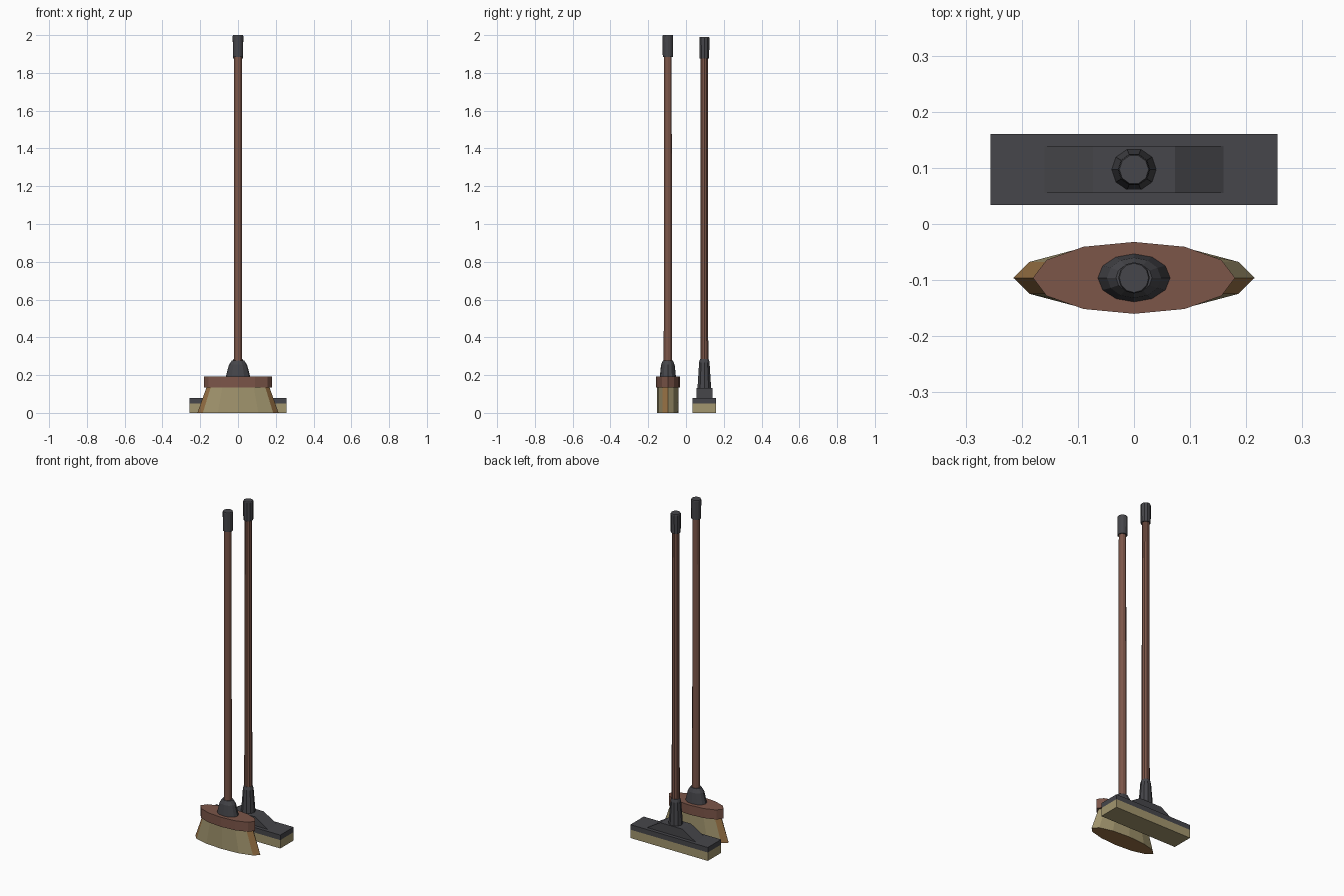
import bpy, bmesh, math

if "Cube" in bpy.data.objects:
    bpy.data.objects.remove(bpy.data.objects["Cube"])


def material(name, rgb):
    m = bpy.data.materials.new(name)
    m.diffuse_color = (*rgb, 1)
    m.use_nodes = True
    m.node_tree.nodes["Principled BSDF"].inputs["Base Color"].default_value = m.diffuse_color
    return m


BROWN = material("brown wood", (0.200, 0.092, 0.066))
DARK = material("dark plastic", (0.061, 0.061, 0.069))
TAN = material("tan bristle", (0.365, 0.305, 0.158))
AMBER = material("amber bristle", (0.310, 0.165, 0.058))


def finish(bm, name, *mats):
    bmesh.ops.recalc_face_normals(bm, faces=bm.faces)
    mesh = bpy.data.meshes.new(name)
    bm.to_mesh(mesh)
    bm.free()
    for m in mats:
        mesh.materials.append(m)
    ob = bpy.data.objects.new(name, mesh)
    bpy.context.collection.objects.link(ob)
    return ob


def loft(name, y, rings, sides, *mats):
    """Stack of elliptical rings (z, rx, ry) joined into a capped solid."""
    bm = bmesh.new()
    loops = []
    for z, rx, ry in rings:
        loops.append([bm.verts.new((rx * math.cos(2 * math.pi * i / sides),
                                    y + ry * math.sin(2 * math.pi * i / sides), z))
                      for i in range(sides)])
    for a, b in zip(loops, loops[1:]):
        for i in range(sides):
            j = (i + 1) % sides
            bm.faces.new((a[i], a[j], b[j], b[i]))
    bm.faces.new(loops[0])
    bm.faces.new(loops[-1])
    return finish(bm, name, *mats)


def prism(name, y, half_depth, profile, mat):
    """Front (x, z) outline extruded through y."""
    bm = bmesh.new()
    face = bm.faces.new([bm.verts.new((x, y - half_depth, z)) for x, z in profile])
    ext = bmesh.ops.extrude_face_region(bm, geom=[face])
    verts = [v for v in ext["geom"] if isinstance(v, bmesh.types.BMVert)]
    bmesh.ops.translate(bm, verts=verts, vec=(0, 2 * half_depth, 0))
    return finish(bm, name, mat)


def stick(prefix, y, z0, z1, sides):
    # tapered wooden handle with a dark end grip
    loft(prefix + "_handle", y, [(z0, .022, .022), (z1 - .05, .02, .02)], sides, BROWN)
    loft(prefix + "_grip", y, [(z1 - .115, .027, .027), (z1 - .005, .028, .028),
                               (z1, .026, .026)], sides, DARK)


# Front broom: oval flared bristles, wooden block, socket
FY = -0.096
bristles = loft("broom_bristles", FY, [(0, .215, .057), (.14, .165, .057)], 12, TAN, AMBER)
for p in bristles.data.polygons:
    end = abs(p.center.x) > .16 and not (p.center.x > 0 and p.center.y > FY)
    if p.normal.z < -.9 or end:
        p.material_index = 1
loft("broom_block", FY, [(.135, .18, .064), (.192, .18, .064)], 12, BROWN)
loft("broom_socket", FY, [(.19, .065, .043), (.255, .048, .036), (.278, .032, .026)], 12, DARK)
stick("broom", FY, .26, 2.0, 12)

# Back brush: rectangular bristles, plate, sloped mount, socket
BY = 0.097


def outline(hx, z0, z1, top=None):
    top = hx if top is None else top
    return [(-hx, z0), (hx, z0), (top, z1), (-top, z1)]


prism("brush_bristles", BY, .063, outline(.256, 0, .05), TAN)
prism("brush_plate", BY, .063, outline(.256, .05, .08), DARK)
prism("brush_mount", BY, .042, outline(.163, .078, .133, .073), DARK)
loft("brush_socket", BY, [(.13, .040, .038), (.268, .029, .029), (.286, .024, .024)], 10, DARK)
stick("brush", BY, .27, 1.99, 10)
